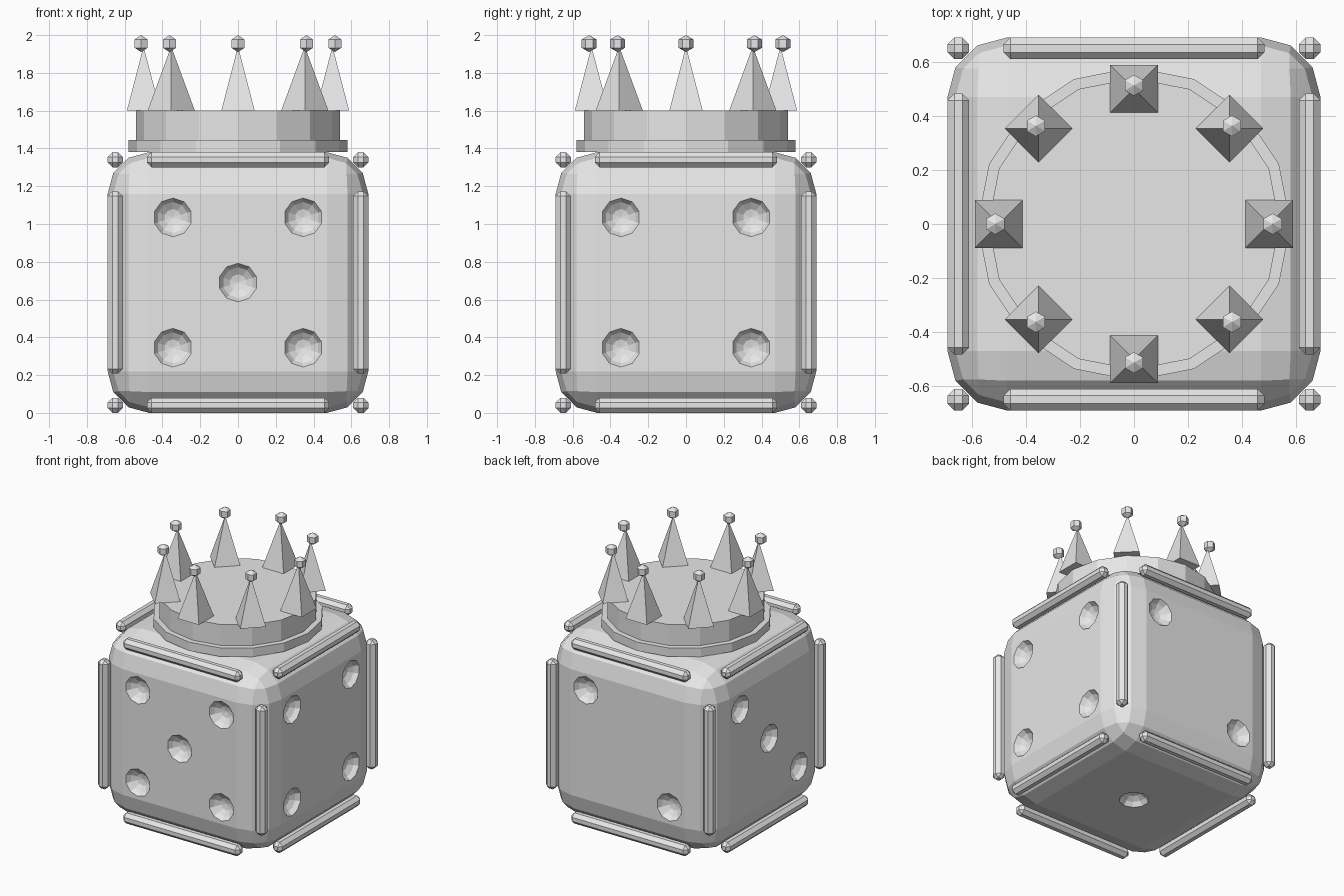
import bpy
import bmesh
from math import radians, cos, sin, tau
from mathutils import Matrix, Vector

if "Cube" in bpy.data.objects:
    bpy.data.objects.remove(bpy.data.objects["Cube"], do_unlink=True)

HALF = 0.69    # half width of the die, also its centre height
EDGE = 0.65    # offset of the edge rods from the die centre
PIP = 0.345    # spacing of the pips
SPIKES = 8

grey = bpy.data.materials.new("light_grey")
grey.use_nodes = True
grey.diffuse_color = (0.8, 0.8, 0.8, 1)
grey.node_tree.nodes["Principled BSDF"].inputs["Base Color"].default_value = (0.8, 0.8, 0.8, 1)


def make(name, build, location=(0, 0, 0)):
    """Create a flat shaded object from a bmesh building function."""
    bm = bmesh.new()
    build(bm)
    mesh = bpy.data.meshes.new(name)
    bm.to_mesh(mesh)
    bm.free()
    mesh.materials.append(grey)
    obj = bpy.data.objects.new(name, mesh)
    obj.location = location
    bpy.context.collection.objects.link(obj)
    return obj


def box(size, bevel, segments):
    def build(bm):
        bmesh.ops.create_cube(bm, size=1, matrix=Matrix.Diagonal((*size, 1)))
        bmesh.ops.bevel(bm, geom=bm.edges[:], offset=bevel, segments=segments,
                        profile=0.5, affect='EDGES')
    return build


def cone(sides, bottom, top, height, turn=0):
    def build(bm):
        bmesh.ops.create_cone(bm, cap_ends=True, segments=sides, radius1=bottom,
                              radius2=top, depth=height,
                              matrix=Matrix.Rotation(turn, 4, 'Z'))
    return build


def ball(bm):
    bmesh.ops.create_uvsphere(bm, u_segments=6, v_segments=3, radius=0.045)


# Die body with rounded edges
die = make("die_body", box((2 * HALF,) * 3, 0.22, 3), (0, 0, HALF))

# Pips: outward normal, then (sideways, upward) steps on that face
four = [(-1, -1), (-1, 1), (1, -1), (1, 1)]
faces = [
    ((0, -1, 0), four + [(0, 0)]),
    ((1, 0, 0), four),
    ((0, 1, 0), [(1, 1), (-1, -1)]),
    ((-1, 0, 0), [(1, 1), (0, 0), (-1, -1)]),
    ((0, 0, -1), [(0, 0)]),
]


def pip_cutters(bm):
    for direction, spots in faces:
        normal = Vector(direction)
        side = Vector((abs(normal.y), abs(normal.x), 0))
        turn = normal.to_track_quat('Z', 'Y').to_matrix().to_4x4()
        for across, up in spots:
            centre = normal * (HALF + 0.05) + side * across * PIP + Vector((0, 0, up * PIP))
            bmesh.ops.create_uvsphere(bm, u_segments=10, v_segments=8, radius=0.115,
                                      matrix=Matrix.Translation(centre) @ turn)


cutter = make("pip_cutter", pip_cutters, (0, 0, HALF))
cutter.hide_render = True
cut = die.modifiers.new("pips", 'BOOLEAN')
cut.operation = 'DIFFERENCE'
cut.solver = 'EXACT'
cut.object = cutter
bpy.context.view_layer.objects.active = die
bpy.ops.object.modifier_apply(modifier=cut.name)
bpy.data.objects.remove(cutter, do_unlink=True)

# Rods along the twelve edges
for axis, label in enumerate(("across", "deep", "upright")):
    size = [0.08] * 3
    size[axis] = 0.965
    for a in (-EDGE, EDGE):
        for b in (-EDGE, EDGE):
            place = [a, b]
            place.insert(axis, 0)
            place[2] += HALF
            make("edge_rod_" + label, box(size, 0.025, 1), place)

# Crown rim and band
make("crown_rim", cone(16, 0.58, 0.58, 0.065), (0, 0, 1.4125))
make("crown_band", cone(16, 0.54, 0.54, 0.16), (0, 0, 1.52))

# Crown spikes, each tipped with a small ball
for i in range(SPIKES):
    angle = tau * i / SPIKES
    x, y = cos(angle), sin(angle)
    make("crown_spike", cone(4, 0.125, 0, 0.34, angle + radians(45)),
         (x * 0.5, y * 0.5, 1.77))
    make("spike_ball", ball, (x * 0.513, y * 0.513, 1.955))
